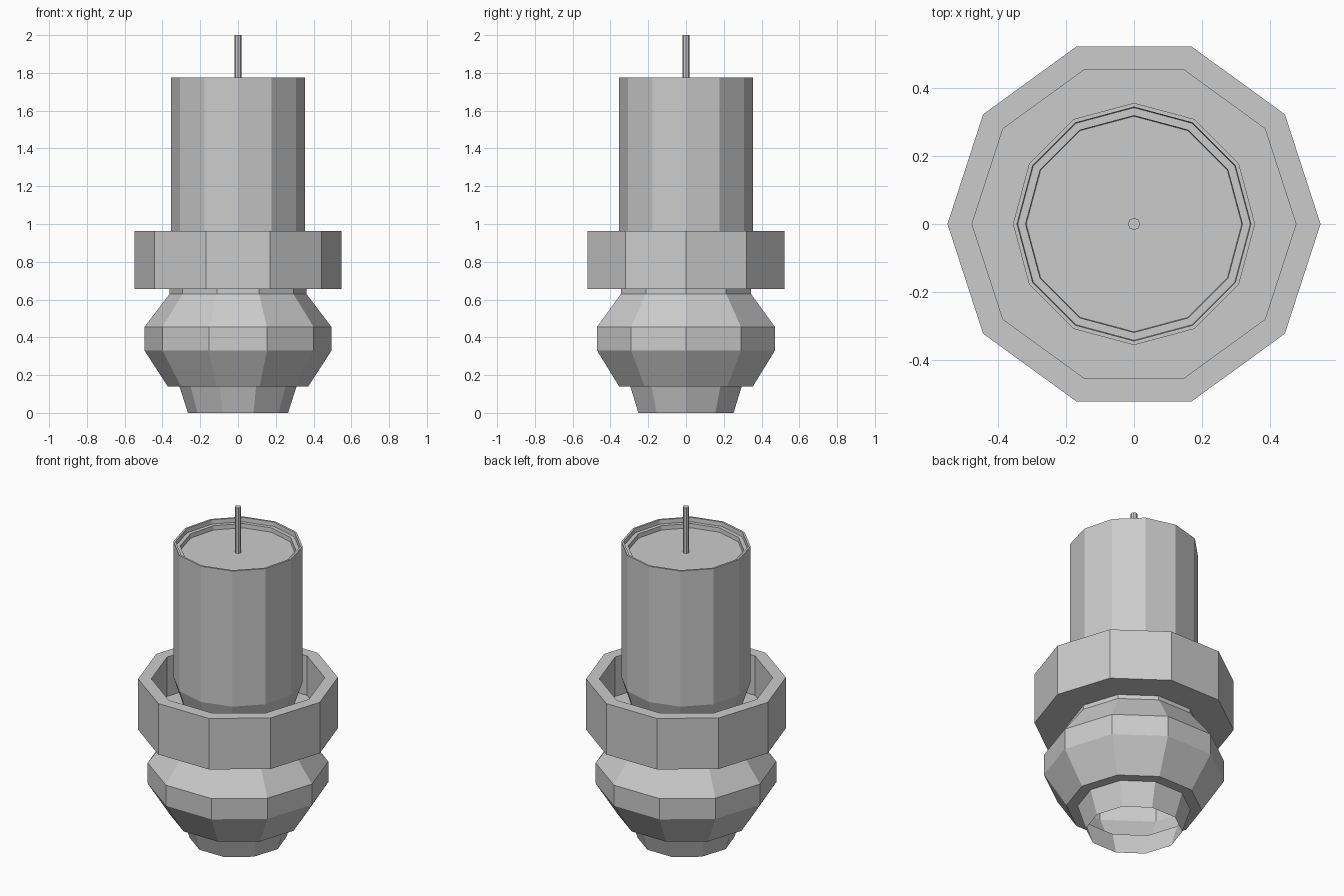
import bpy, bmesh
from math import cos, sin, tau

if "Cube" in bpy.data.objects:
    bpy.data.objects.remove(bpy.data.objects["Cube"])


def lathe(name, profile, sides, cap_start=False, cap_end=False):
    """Spin an (r, z) profile around z into a flat-shaded polygonal part."""
    bm = bmesh.new()
    rings = [[bm.verts.new((r * cos(tau * i / sides), r * sin(tau * i / sides), z))
              for i in range(sides)] for r, z in profile]
    for a, b in zip(rings, rings[1:]):
        for i in range(sides):
            j = (i + 1) % sides
            bm.faces.new((a[i], a[j], b[j], b[i]))
    if cap_start:
        bm.faces.new(rings[0][::-1])
    if cap_end:
        bm.faces.new(rings[-1])
    mesh = bpy.data.meshes.new(name)
    bm.to_mesh(mesh)
    bm.free()
    obj = bpy.data.objects.new(name, mesh)
    bpy.context.collection.objects.link(obj)
    return obj


# Hollow holder: open foot, bulging body, short neck, cup with thick wall and floor
lathe("candle_holder", [
    (0.265, 0.0), (0.31, 0.14), (0.372, 0.14), (0.495, 0.33), (0.495, 0.455),
    (0.362, 0.63), (0.362, 0.655), (0.547, 0.655), (0.547, 0.963),
    (0.475, 0.963), (0.475, 0.725), (0.27, 0.725)], 10)

# Candle: tapered base, straight sides, stepped hollow at the top
lathe("candle", [
    (0.28, 0.725), (0.355, 0.955), (0.355, 1.775), (0.343, 1.775),
    (0.341, 1.75), (0.318, 1.75), (0.316, 1.725)], 12,
    cap_start=True, cap_end=True)

# Wick
lathe("wick", [(0.018, 1.72), (0.018, 2.0)], 8, cap_start=True, cap_end=True)
